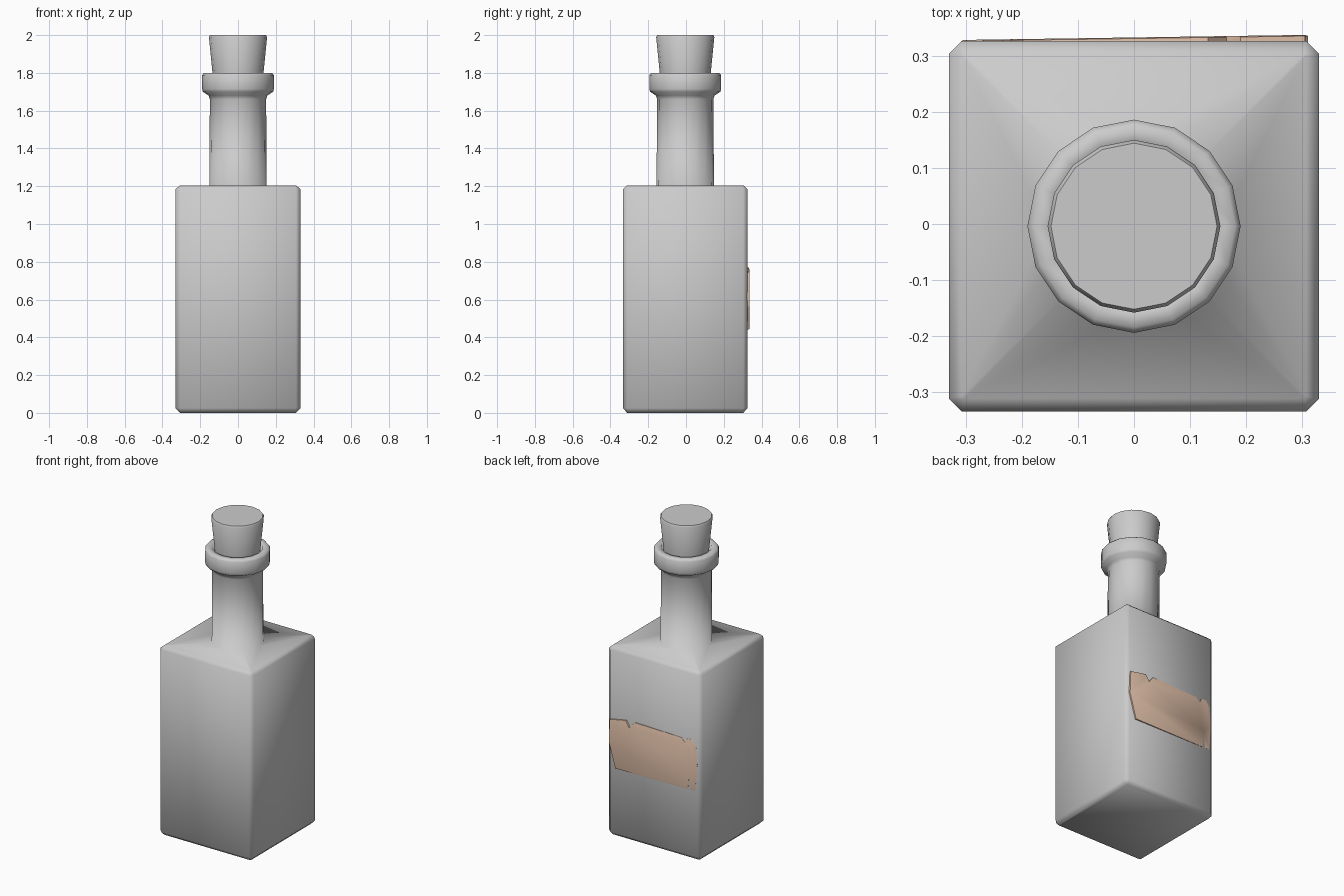
import bpy, bmesh, math

if "Cube" in bpy.data.objects:
    bpy.data.objects.remove(bpy.data.objects["Cube"])

CY = -0.004   # bottle axis sits slightly towards the front
SIDES = 16


def finish(bm, name, color=None, angle=None):
    bmesh.ops.recalc_face_normals(bm, faces=bm.faces[:])
    me = bpy.data.meshes.new(name)
    bm.to_mesh(me)
    bm.free()
    ob = bpy.data.objects.new(name, me)
    bpy.context.collection.objects.link(ob)
    bpy.ops.object.select_all(action='DESELECT')
    ob.select_set(True)
    bpy.context.view_layer.objects.active = ob
    if angle is None:
        bpy.ops.object.shade_smooth()
    else:
        bpy.ops.object.shade_smooth_by_angle(angle=math.radians(angle))
    if color:
        mat = bpy.data.materials.new(name + "_paper")
        mat.diffuse_color = color
        mat.use_nodes = True
        mat.node_tree.nodes["Principled BSDF"].inputs["Base Color"].default_value = mat.diffuse_color
        me.materials.append(mat)
    return ob


def circle(bm, r, z):
    return [bm.verts.new((r * math.cos(2 * math.pi * i / SIDES),
                          CY + r * math.sin(2 * math.pi * i / SIDES), z))
            for i in range(SIDES)]


def chamfered_square(bm, h, c, z):
    k = h - c
    pts = [(h, -k), (h, k), (k, h), (-k, h), (-h, k), (-h, -k), (-k, -h), (k, -h)]
    return [bm.verts.new((x, y + CY, z)) for x, y in pts]


def loft(bm, rings):
    for a, b in zip(rings, rings[1:]):
        n = len(a)
        for i in range(n):
            j = (i + 1) % n
            bm.faces.new((a[i], a[j], b[j], b[i]))


def loop_edges(bm, ring):
    return [bm.edges.get((ring[i - 1], ring[i])) for i in range(len(ring))]


# Square bottle body welded to the round neck and collar
bm = bmesh.new()
box = [chamfered_square(bm, h, c, z) for h, c, z in
       [(0.307, 0.004, 0.005), (0.33, 0.023, 0.025),
        (0.33, 0.023, 1.185), (0.307, 0.004, 1.205)]]
loft(bm, box)
bm.faces.new(box[0])
neck = [circle(bm, r, z) for r, z in
        [(0.152, 1.205), (0.149, 1.66), (0.155, 1.68), (0.186, 1.70),
         (0.19, 1.715), (0.19, 1.788), (0.18, 1.80), (0.148, 1.80), (0.138, 1.78)]]
loft(bm, neck)
bm.faces.new(neck[-1])
bmesh.ops.triangle_fill(bm, use_beauty=True,
                        edges=loop_edges(bm, box[-1]) + loop_edges(bm, neck[0]))
for v in box[0]:
    v.co.z = 0.0
finish(bm, "bottle")

# Tapered cork
bm = bmesh.new()
cork = [circle(bm, r, z) for r, z in
        [(0.13, 1.75), (0.154, 1.99), (0.148, 2.0)]]
loft(bm, cork)
bm.faces.new(cork[0])
bm.faces.new(cork[-1])
finish(bm, "cork", angle=50)

# Torn paper label on the back, lifting towards +x
outline = [(0.305, 0.745), (0.19, 0.767), (0.165, 0.727), (0.132, 0.769),
           (-0.198, 0.76), (-0.22, 0.733), (-0.235, 0.763), (-0.27, 0.766),
           (-0.30, 0.728), (-0.308, 0.61), (-0.293, 0.446), (-0.264, 0.445),
           (-0.252, 0.55), (-0.243, 0.445), (0.265, 0.442), (0.31, 0.60)]
bm = bmesh.new()


def lift(x):
    return 0.328 + 0.009 * (x + 0.31) / 0.62


back = [bm.verts.new((x, 0.322, z)) for x, z in outline]
rim = [bm.verts.new((x, lift(x) - 0.002, z)) for x, z in outline]
front = [bm.verts.new((x * 0.985, lift(x), 0.605 + (z - 0.605) * 0.96)) for x, z in outline]
loft(bm, [back, rim, front])
bm.faces.new(back)
bm.faces.new(front)
finish(bm, "label", (0.8, 0.56, 0.42, 1), angle=40)
